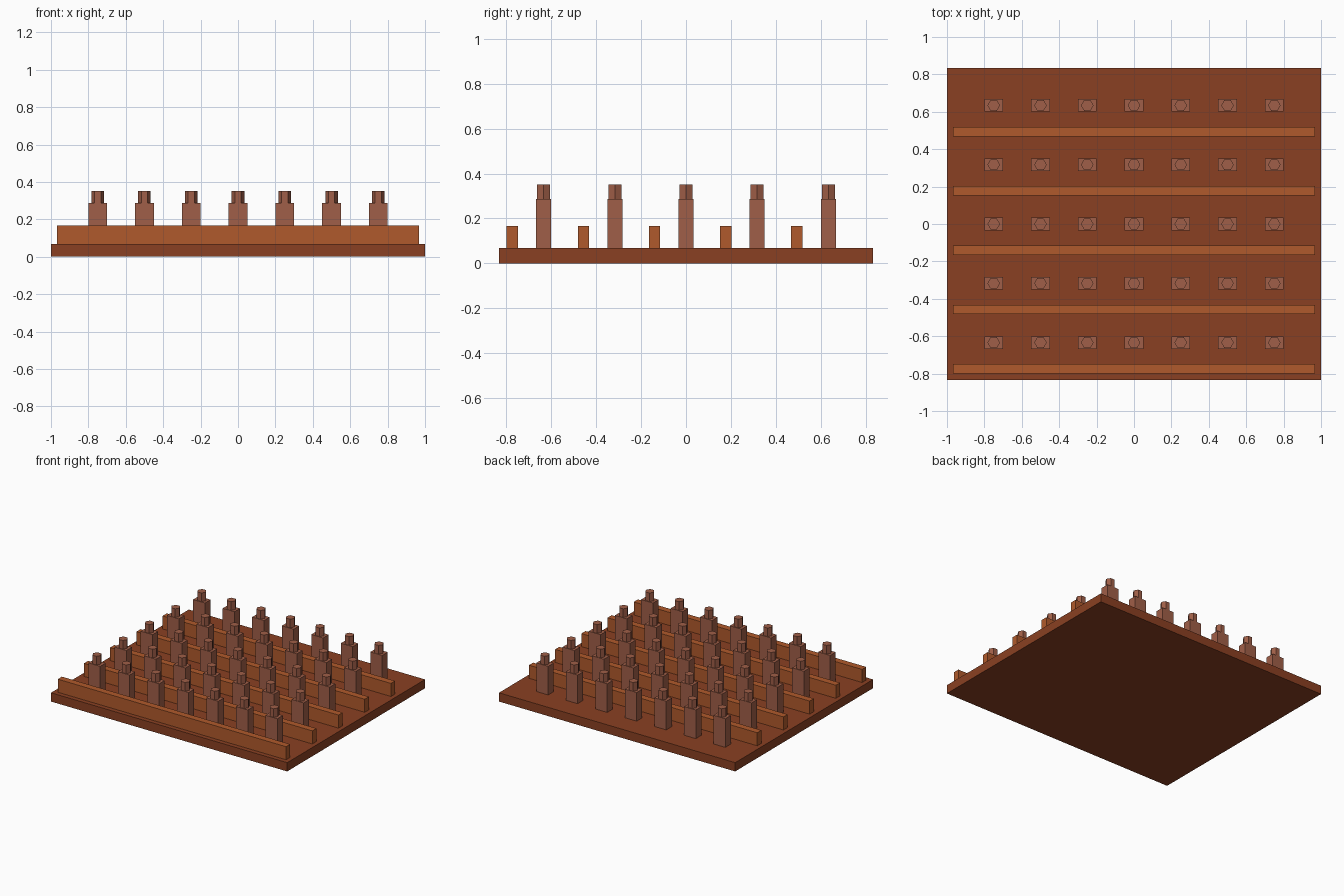
import bpy
import bmesh
from mathutils import Matrix

cube = bpy.data.objects.get("Cube")
if cube:
    bpy.data.objects.remove(cube, do_unlink=True)


def material(name, rgb):
    mat = bpy.data.materials.new(name)
    mat.use_nodes = True
    color = (*rgb, 1)
    mat.diffuse_color = color
    mat.node_tree.nodes["Principled BSDF"].inputs["Base Color"].default_value = color
    return mat


def add_box(bm, size, center):
    bmesh.ops.create_cube(bm, size=1, matrix=Matrix.Translation(center) @ Matrix.Diagonal((*size, 1)))


def finish(bm, name, mat, location=(0, 0, 0)):
    mesh = bpy.data.meshes.new(name)
    bm.to_mesh(mesh)
    bm.free()
    mesh.materials.append(mat)
    return place(name, mesh, location)


def place(name, mesh, location):
    obj = bpy.data.objects.new(name, mesh)
    obj.location = location
    bpy.context.collection.objects.link(obj)
    return obj


dark_brown = material("dark brown", (0.254, 0.051, 0.016))
orange_brown = material("orange brown", (0.434, 0.102, 0.025))
dusty_clay = material("dusty clay", (0.352, 0.114, 0.065))

FLOOR = 0.067
BODY_TOP = 0.286
HEAD_TOP = 0.352
ROW_STEP = 0.317
SEAT_STEP = 0.25
RAIL_OFFSET = -0.14

# Floor slab
bm = bmesh.new()
add_box(bm, (2, 1.667, FLOOR), (0, 0, FLOOR / 2))
finish(bm, "floor_slab", dark_brown)

# Long rail, shared by every row
bm = bmesh.new()
add_box(bm, (1.933, 0.05, 0.1), (0, 0, 0.05))
rail = bm

# Seated figure: box body with a six-sided head
bm = bmesh.new()
body_height = BODY_TOP - FLOOR
head_height = HEAD_TOP - BODY_TOP
add_box(bm, (0.1, 0.067, body_height), (0, 0, body_height / 2))
head_pose = Matrix.Translation((0, 0, body_height + head_height / 2)) @ Matrix.Rotation(1.5708, 4, "Z")
bmesh.ops.create_cone(bm, cap_ends=True, segments=6, radius1=0.0335, radius2=0.0335,
                      depth=head_height, matrix=head_pose)
figure = bm

rail_mesh = bpy.data.meshes.new("rail")
rail.to_mesh(rail_mesh)
rail.free()
rail_mesh.materials.append(orange_brown)

figure_mesh = bpy.data.meshes.new("figure")
figure.to_mesh(figure_mesh)
figure.free()
figure_mesh.materials.append(dusty_clay)

# Five rows, each with a rail in front of seven figures
for row in range(5):
    y = (row - 2) * ROW_STEP
    place(f"rail_{row + 1}", rail_mesh, (0, y + RAIL_OFFSET, FLOOR))
    for seat in range(7):
        place(f"figure_{row + 1}_{seat + 1}", figure_mesh, ((seat - 3) * SEAT_STEP, y, FLOOR))
